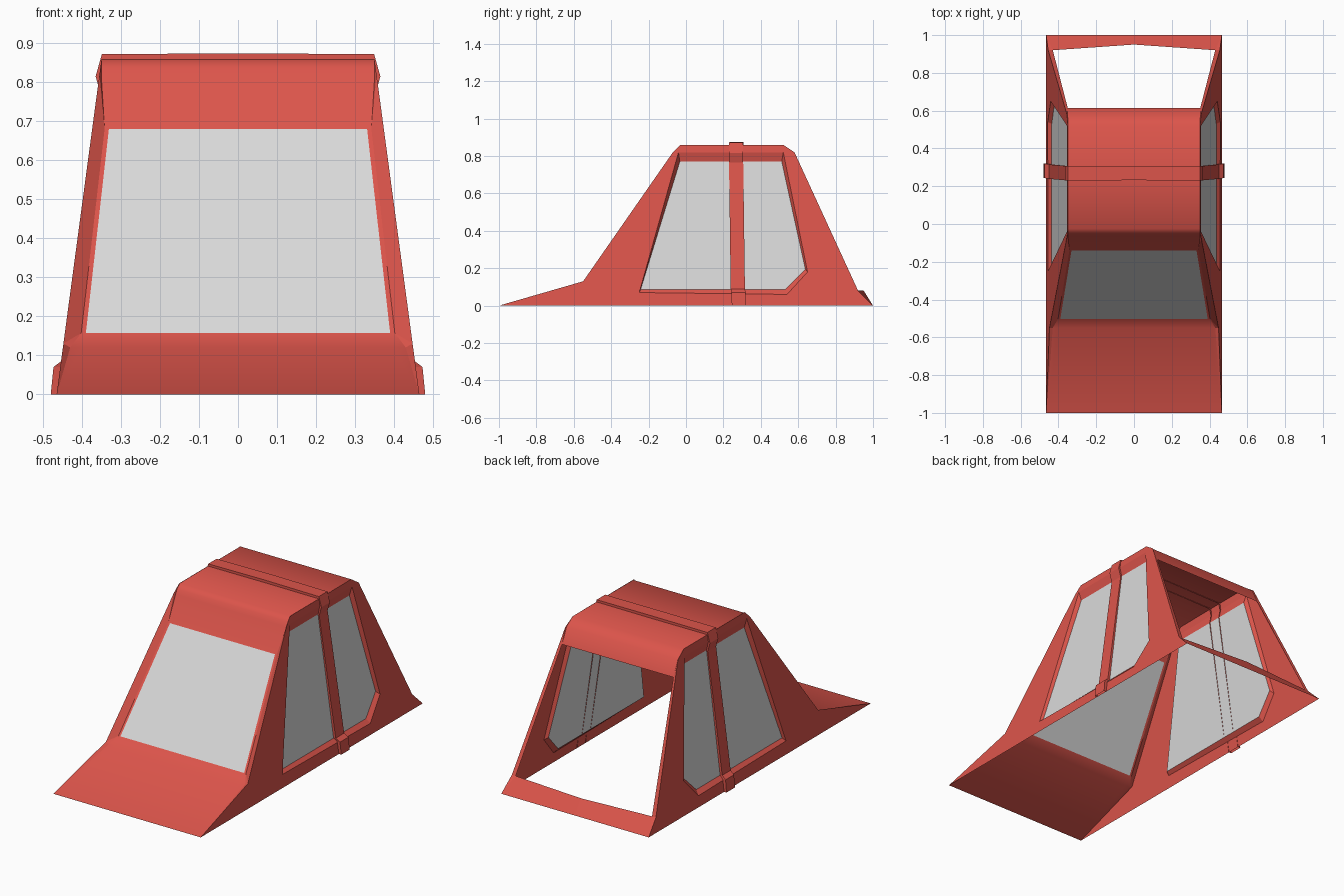
import bpy, bmesh, math
from mathutils import Vector

if "Cube" in bpy.data.objects:
    bpy.data.objects.remove(bpy.data.objects["Cube"])

def material(name, rgb):
    m = bpy.data.materials.new(name)
    m.diffuse_color = (*rgb, 1)
    m.use_nodes = True
    m.node_tree.nodes["Principled BSDF"].inputs["Base Color"].default_value = m.diffuse_color
    return m

RED = material("red_paint", (0.72, 0.09, 0.07))
GLASS = material("pale_glass", (0.70, 0.70, 0.70))
CENTRE = Vector((0, 0.1, 0))

def build(name, polys, mat, mirror=True, smooth=None):
    """Make an object from polygons, facing outwards, optionally mirrored in x."""
    bm = bmesh.new()
    polys = [[Vector(p) for p in poly] for poly in polys]
    if mirror:
        polys += [[Vector((-p.x, p.y, p.z)) for p in poly] for poly in polys]
    for poly in polys:
        pts = [p for i, p in enumerate(poly) if (p - poly[i - 1]).length > 1e-5]
        if len(pts) < 3:
            continue
        f = bm.faces.new([bm.verts.new(p) for p in pts])
        f.normal_update()
        if f.normal.dot(f.calc_center_median() - CENTRE) < 0:
            f.normal_flip()
    bmesh.ops.remove_doubles(bm, verts=bm.verts, dist=1e-4)
    me = bpy.data.meshes.new(name)
    bm.to_mesh(me)
    bm.free()
    me.materials.append(mat)
    ob = bpy.data.objects.new(name, me)
    bpy.context.collection.objects.link(ob)
    if smooth:
        bpy.ops.object.select_all(action='DESELECT')
        ob.select_set(True)
        bpy.context.view_layer.objects.active = ob
        bpy.ops.object.shade_smooth_by_angle(angle=math.radians(smooth))
    return ob

def strip(a, b, closed=False):
    """Quads between two equally long point lists."""
    n = len(a)
    return [[a[i], a[(i + 1) % n], b[(i + 1) % n], b[i]] for i in range(n if closed else n - 1)]

def on_wall(pts, inset=0.0):
    """Place (y, z) points on the leaning side wall."""
    return [(0.465 - 0.134 * z - inset, y, z) for y, z in pts]

# side walls with window openings
outer = on_wall([(-1, 0), (-.55, .13), (-.07, .82), (-.03, .86),
                 (.52, .86), (.58, .82), (.92, .08), (1, 0)])
hole = on_wall([(-.25, .07), (-.04, .82), (.52, .82), (.65, .18), (.54, .06)])
build("side_walls", strip(outer, [hole[i] for i in (0, 0, 1, 1, 2, 2, 3, 4)], True), RED)

# recessed side window frames and panes
pane = on_wall([(-.243, .085), (-.033, .77), (.512, .77), (.638, .195), (.53, .085)], 0.018)
build("side_window_frames", strip(hole, pane, True), RED)
build("side_windows", [pane], GLASS)

# centre shell: hood, windscreen surround, visor, roof and rear lip
# stations: half width, glass half width, y, z
shell = [(.465, .425, -1, 0), (.43, .40, -.55, .12), (.402, .39, -.502, .157),
         (.342, .331, -.14, .68), (.35, .34, -.062, .81), (.35, .34, -.05, .835),
         (.35, .34, -.025, .858), (.35, .34, .52, .86), (.351, .34, .575, .82),
         (.351, .34, .615, .735)]
edge = [(h, y, z) for h, g, y, z in shell]
seam = [(g, y, z) for h, g, y, z in shell]
seam_l = [(-g, y, z) for h, g, y, z in shell]
middle = strip(seam, seam_l)
windscreen = middle.pop(2)
sides = strip(edge, seam)
sides += [[(-x, y, z) for x, y, z in q] for q in sides]
build("hood_and_roof", middle + sides, RED, mirror=False, smooth=50)
build("windscreen", [windscreen], GLASS, mirror=False)

# pillars joining the centre shell to the side walls
build("front_pillars", strip(edge[:8], [outer[i] for i in (0, 1, 1, 2, 2, 2, 3, 4)]), RED)
rear_in = [edge[7], edge[8], edge[9], (.43, .92, .08), (.465, 1, 0)]
build("rear_pillars", strip(rear_in, [outer[i] for i in (4, 5, 5, 6, 7)]), RED)

# rear sill
build("rear_sill", [[(0, 1, 0), (.465, 1, 0), (.43, .92, .08), (0, .95, .08)]], RED)

# strap running over the body, dipping into the window recess
path = [(.48, 0, .283), (.473, .07, .281), (.449, .088, .277), (.351, .765, .268),
        (.365, .815, .268), (.349, .872, .268), (0, .874, .27)]
under = [(.462, 0), (.455, .07), (.434, .088), (.34, .765), (.35, .815), (.34, .855), (0, .857)]
front = [(x, y - .038, z) for x, z, y in path]
back = [(x, y + .038, z) for x, z, y in path]
front_in = [(x, f[1], z) for (x, z), f in zip(under, front)]
back_in = [(x, b[1], z) for (x, z), b in zip(under, back)]
build("roof_strap", strip(front, back) + strip(front, front_in) + strip(back, back_in), RED)
